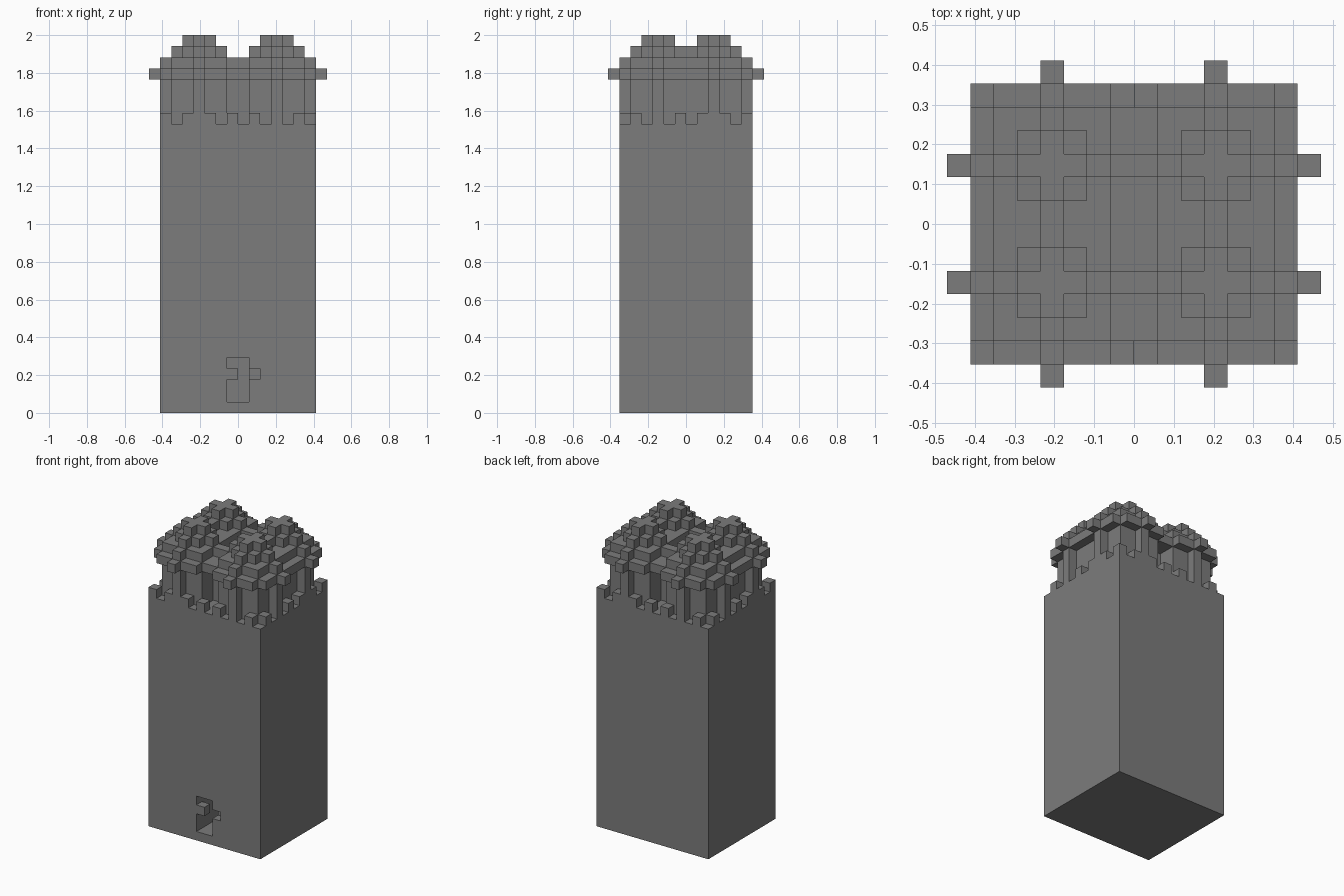
import bpy
import bmesh
from itertools import product
from mathutils import Vector

UNIT = 2 / 34          # edge of one block
HALF_X, HALF_Y = 7, 6  # half size of the tower in blocks
SHAFT_TOP, CROWN_BASE = 26, 30

if "Cube" in bpy.data.objects:
    bpy.data.objects.remove(bpy.data.objects["Cube"], do_unlink=True)

stone = bpy.data.materials.new("stone_grey")
stone.use_nodes = True
grey = (0.2, 0.2, 0.2, 1)
stone.diffuse_color = grey
stone.node_tree.nodes["Principled BSDF"].inputs["Base Color"].default_value = grey


def box(xs, ys, zs):
    """All block cells inside half-open ranges."""
    return set(product(range(*xs), range(*ys), range(*zs)))


def disc(radius, z):
    """Four overlapping block discs, one per quarter of the tower."""
    span = range(-radius, radius + 1)
    return {(cx + dx, cy + dy, z)
            for cx, cy in product((-4, 3), (-3, 2))
            for dx, dy in product(span, span)
            if dx * dx + dy * dy <= radius * radius}


def build(name, cells):
    """Make one object from the outer faces of a set of block cells."""
    bm = bmesh.new()
    verts = {}
    for cell in cells:
        for axis, side in product(range(3), (0, 1)):
            neighbour = list(cell)
            neighbour[axis] += 2 * side - 1
            if tuple(neighbour) in cells:
                continue
            ring = []
            for u, v in ((0, 0), (1, 0), (1, 1), (0, 1)):
                p = list(cell)
                p[axis] += side
                p[(axis + 1) % 3] += u
                p[(axis + 2) % 3] += v
                key = tuple(p)
                if key not in verts:
                    verts[key] = bm.verts.new(Vector(key) * UNIT)
                ring.append(verts[key])
            bm.faces.new(ring if side else ring[::-1])
    mesh = bpy.data.meshes.new(name)
    bm.to_mesh(mesh)
    bm.free()
    mesh.materials.append(stone)
    obj = bpy.data.objects.new(name, mesh)
    bpy.context.collection.objects.link(obj)


# Tower shaft with a deep doorway, a shallow side niche and a latch block
shaft = box((-HALF_X, HALF_X), (-HALF_Y, HALF_Y), (0, SHAFT_TOP))
shaft -= box((-1, 1), (-HALF_Y, -HALF_Y + 4), (1, 5))
shaft -= box((1, 2), (-HALF_Y, -HALF_Y + 1), (3, 4))
shaft |= {(-1, -HALF_Y, 3)}
build("tower_shaft", shaft)

# Clustered pillars between the shaft and the crown
pillars = set().union(*(disc(3, z) for z in range(SHAFT_TOP, CROWN_BASE)))
build("pillars", pillars)

# Parapet of alternating blocks round the rim
rim = box((-HALF_X, HALF_X), (-HALF_Y, HALF_Y), (SHAFT_TOP, SHAFT_TOP + 1))
rim -= box((1 - HALF_X, HALF_X - 1), (1 - HALF_Y, HALF_Y - 1), (SHAFT_TOP, SHAFT_TOP + 1))
build("parapet", {c for c in rim - pillars if (c[0] + c[1]) % 2})

# Four stepped domes that shrink towards the top
build("crown", set().union(*(disc(4 - i, CROWN_BASE + i) for i in range(4))))
